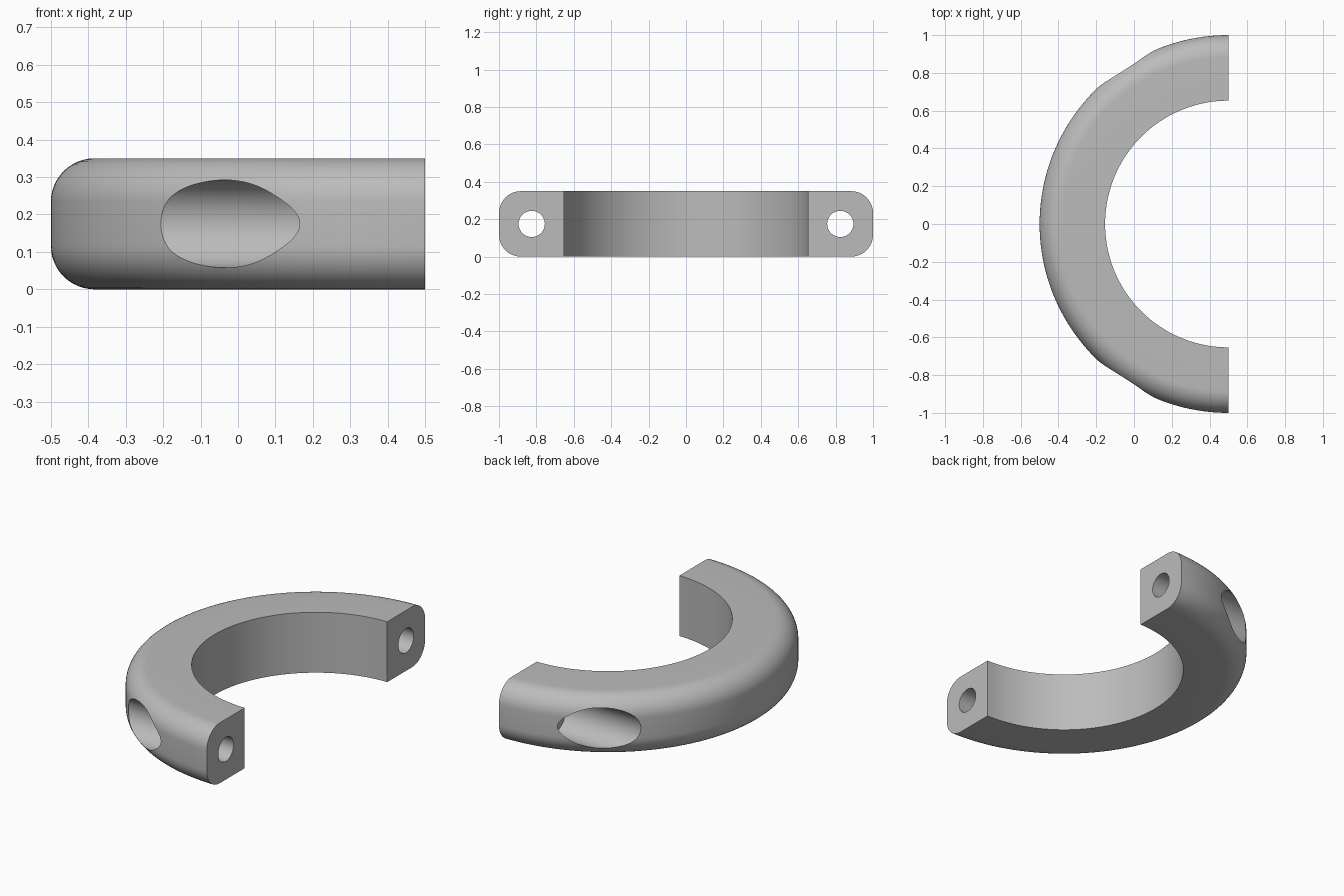
import bpy
import bmesh
from math import sin, cos, pi
from mathutils import Matrix

if "Cube" in bpy.data.objects:
    bpy.data.objects.remove(bpy.data.objects["Cube"])

CENTRE_X, HEIGHT = 0.5, 0.35
R_IN, R_OUT, FILLET = 0.653, 1.0, 0.117
HOLE_Y, HOLE_Z = 0.825, 0.175
ARC_STEPS, FILLET_STEPS = 96, 12

grey = bpy.data.materials.new("plain grey")
grey.use_nodes = True
colour = (0.5, 0.5, 0.5, 1)
grey.diffuse_color = colour
grey.node_tree.nodes["Principled BSDF"].inputs["Base Color"].default_value = colour


def add_object(name, bm):
    bmesh.ops.recalc_face_normals(bm, faces=bm.faces)
    mesh = bpy.data.meshes.new(name)
    bm.to_mesh(mesh)
    bm.free()
    mesh.materials.append(grey)
    obj = bpy.data.objects.new(name, mesh)
    bpy.context.collection.objects.link(obj)
    return obj


def cross_section():
    """Square inner side, rounded outer corners, as (radius, z) points."""
    pts = [(R_IN, 0)]
    for z, start in ((FILLET, -pi / 2), (HEIGHT - FILLET, 0)):
        for i in range(FILLET_STEPS + 1):
            a = start + pi / 2 * i / FILLET_STEPS
            pts.append((R_OUT - FILLET + FILLET * cos(a), z + FILLET * sin(a)))
    return pts + [(R_IN, HEIGHT)]


def half_ring():
    bm = bmesh.new()
    section = cross_section()
    rings = []
    for i in range(ARC_STEPS + 1):
        a = pi / 2 + pi * i / ARC_STEPS
        rings.append([bm.verts.new((CENTRE_X + r * cos(a), r * sin(a), z))
                      for r, z in section])
    for a, b in zip(rings, rings[1:]):
        for k in range(len(section)):
            n = (k + 1) % len(section)
            bm.faces.new((a[k], a[n], b[n], b[k]))
    bm.faces.new(rings[0])
    bm.faces.new(rings[-1])
    return add_object("clamp_half", bm)


def bore_cutter(name, radius, x0, x1, side):
    bm = bmesh.new()
    place = Matrix.Translation(((x0 + x1) / 2, side * HOLE_Y, HOLE_Z))
    bmesh.ops.create_cone(bm, cap_ends=True, segments=64, radius1=radius,
                          radius2=radius, depth=x1 - x0,
                          matrix=place @ Matrix.Rotation(pi / 2, 4, "Y"))
    obj = add_object(name, bm)
    obj.hide_render = True
    return obj


# Half ring body
body = half_ring()

# Bolt holes from the end faces, with wide head recesses on the outside
cutters = []
for side, label in ((-1, "front"), (1, "back")):
    cutters.append(bore_cutter(label + "_bolt_hole", 0.07, -0.6, 0.6, side))
    cutters.append(bore_cutter(label + "_head_recess", 0.117, -0.7, 0.27, side))
for cutter in cutters:
    mod = body.modifiers.new(cutter.name, "BOOLEAN")
    mod.operation = "DIFFERENCE"
    mod.solver = "EXACT"
    mod.object = cutter

# Bake the cuts and drop the cutters
bpy.context.view_layer.update()
result = bpy.data.meshes.new_from_object(
    body.evaluated_get(bpy.context.evaluated_depsgraph_get()))
body.modifiers.clear()
body.data = result
for cutter in cutters:
    bpy.data.objects.remove(cutter)

# Smooth curves, crisp edges
bpy.ops.object.select_all(action="DESELECT")
body.select_set(True)
bpy.context.view_layer.objects.active = body
bpy.ops.object.shade_smooth_by_angle(angle=pi / 6)
